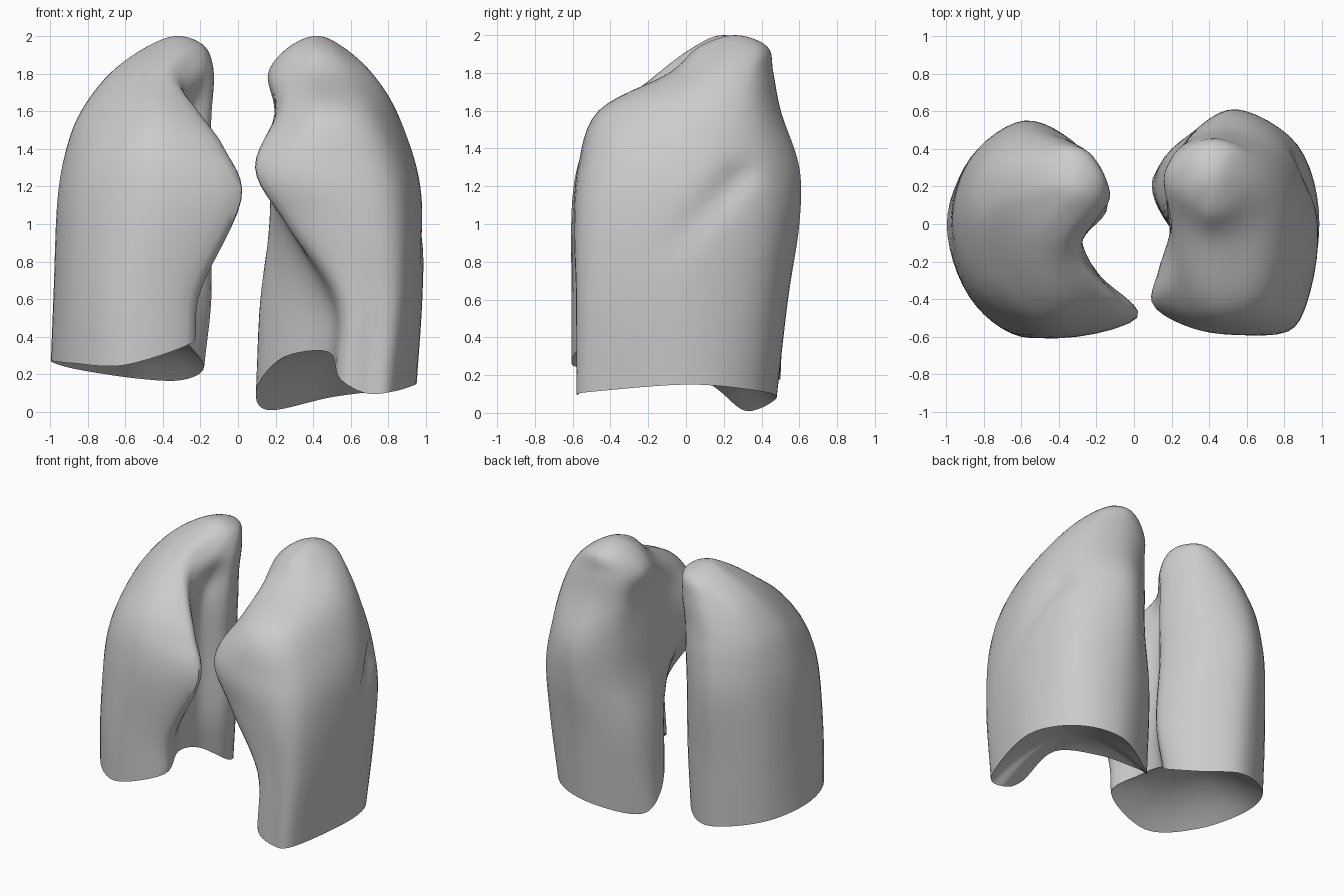
import bpy, bmesh, math
from mathutils import Vector

if "Cube" in bpy.data.objects:
    bpy.data.objects.remove(bpy.data.objects["Cube"])

C = 10  # control points around each section
N = 6   # subdivisions per span around
M = 6   # subdivisions per span upward


def spline(a, b, c, d, t):
    return 0.5 * (2 * b + (c - a) * t + (2 * a - 5 * b + 4 * c - d) * t * t
                  + (3 * b - a - 3 * c + d) * t ** 3)


def build_lung(name, base_z, levels, apex, dome_z, fissure=False):
    # control columns: front, front-outer, outer, back-outer, back,
    # back-inner (2), hilum, inner wall, front-inner edge
    rows = []
    for i, (z, pts) in enumerate(levels):
        zs = base_z if i == 0 else [z] * C
        rows.append([Vector((x, y, h)) for (x, y), h in zip(pts, zs)])
    over = [rows[-1][(j + C // 2) % C] for j in range(C)]      # row past the apex
    under = [2 * a - b for a, b in zip(rows[0], rows[1])]
    ctrl = [under] + rows + [[Vector(apex)] * C, over]

    rings = []
    for i in range(1, len(ctrl) - 2):
        for k in range(M):
            t = k / M
            col = [spline(ctrl[i - 1][j], ctrl[i][j], ctrl[i + 1][j], ctrl[i + 2][j], t)
                   for j in range(C)]
            rings.append([spline(col[j - 1], col[j], col[(j + 1) % C], col[(j + 2) % C], s / N)
                          for j in range(C) for s in range(N)])

    # shallow oblique fissure on the outer wall
    if fissure:
        a, b = Vector((0.29, 1.26)), Vector((-0.2, 0.74))
        for ring in rings:
            for p in ring:
                if p.x > 0.7:
                    q = Vector((p.y, p.z))
                    u = max(0, min(1, (q - a).dot(b - a) / (b - a).length_squared))
                    d = (q - a - (b - a) * u).length
                    p.x -= 0.05 * (1 - u) * math.exp(-(d / 0.06) ** 2)

    # hollow underside rising to a dome
    edge = rings[0]
    c = sum(edge, Vector()) / len(edge)
    c.z = dome_z
    inner = []
    for k in range(1, 8):
        t = k / 8
        inner.append([Vector((c.x + (p.x - c.x) * t, c.y + (p.y - c.y) * t,
                              c.z + (p.z - c.z) * t * t)) for p in edge])
    rings = inner + rings

    bm = bmesh.new()
    vr = [[bm.verts.new(p) for p in r] for r in rings]
    n = len(edge)
    for r0, r1 in zip(vr, vr[1:]):
        for j in range(n):
            bm.faces.new((r0[j], r0[(j + 1) % n], r1[(j + 1) % n], r1[j]))
    for ring, pole in ((vr[0], c), (vr[-1], Vector(apex))):
        v = bm.verts.new(pole)
        for j in range(n):
            bm.faces.new((ring[j], ring[(j + 1) % n], v))
    bmesh.ops.recalc_face_normals(bm, faces=bm.faces)
    me = bpy.data.meshes.new(name)
    bm.to_mesh(me)
    bm.free()
    ob = bpy.data.objects.new(name, me)
    bpy.context.collection.objects.link(ob)
    bpy.ops.object.select_all(action='DESELECT')
    ob.select_set(True)
    bpy.context.view_layer.objects.active = ob
    bpy.ops.object.shade_smooth_by_angle(angle=math.radians(45))


# lung with the heart notch (+x side)
build_lung("notched_lung", [0.1, 0.11, 0.15, 0.12, 0.08, 0.01, 0.13, 0.29, 0.32, 0.18], [
    (0.1, [(.68, -.57), (.83, -.52), (.95, 0), (.81, .36), (.5, .48),
           (.16, .32), (.1, .16), (.24, -.08), (.48, -.28), (.54, -.54)]),
    (0.6, [(.69, -.58), (.88, -.51), (.98, 0), (.85, .4), (.52, .54),
           (.2, .4), (.12, .16), (.24, -.08), (.46, -.3), (.54, -.54)]),
    (1.0, [(.57, -.59), (.87, -.51), (.985, 0), (.87, .42), (.54, .6),
           (.28, .45), (.17, .18), (.2, -.06), (.26, -.28), (.28, -.49)]),
    (1.3, [(.42, -.57), (.81, -.48), (.95, 0), (.83, .41), (.54, .6),
           (.29, .46), (.18, .2), (.19, -.06), (.13, -.26), (.11, -.44)]),
    (1.6, [(.44, -.46), (.7, -.37), (.84, .05), (.77, .36), (.5, .5),
           (.27, .43), (.2, .26), (.2, .06), (.2, -.12), (.25, -.31)]),
    (1.8, [(.43, -.09), (.59, -.04), (.71, .15), (.67, .36), (.46, .46),
           (.27, .42), (.17, .29), (.17, .17), (.23, .05), (.31, -.04)]),
    (1.94, [(.42, .07), (.51, .12), (.56, .25), (.53, .38), (.43, .43),
            (.34, .4), (.28, .32), (.27, .22), (.3, .15), (.36, .1)]),
], (.42, .26, 2.0), 0.35, fissure=True)

# full lung (-x side)
build_lung("full_lung", [0.25, 0.26, 0.27, 0.23, 0.18, 0.17, 0.24, 0.38, 0.43, 0.37], [
    (0.25, [(-.6, -.6), (-.88, -.38), (-.995, 0), (-.87, .33), (-.55, .5),
            (-.3, .36), (-.18, .14), (-.28, -.06), (-.3, -.28), (-.24, -.53)]),
    (0.65, [(-.58, -.6), (-.87, -.39), (-.98, 0), (-.87, .35), (-.56, .52),
            (-.28, .37), (-.14, .1), (-.27, -.08), (-.28, -.27), (-.21, -.53)]),
    (1.13, [(-.45, -.6), (-.82, -.4), (-.96, 0), (-.86, .36), (-.58, .55),
            (-.3, .41), (-.16, .12), (-.28, -.08), (-.19, -.27), (.015, -.5)]),
    (1.4, [(-.45, -.54), (-.76, -.35), (-.91, .02), (-.83, .35), (-.57, .53),
           (-.29, .41), (-.15, .12), (-.28, -.06), (-.2, -.26), (-.08, -.44)]),
    (1.6, [(-.45, -.4), (-.67, -.24), (-.83, .05), (-.77, .34), (-.53, .49),
           (-.27, .39), (-.14, .13), (-.26, 0), (-.27, -.16), (-.22, -.32)]),
    (1.8, [(-.48, -.13), (-.58, -.05), (-.68, .14), (-.63, .34), (-.43, .44),
           (-.24, .38), (-.13, .18), (-.18, .05), (-.28, -.06), (-.37, -.14)]),
    (1.94, [(-.37, .05), (-.43, .09), (-.49, .2), (-.44, .32), (-.34, .38),
            (-.25, .36), (-.18, .26), (-.18, .16), (-.23, .09), (-.3, .05)]),
], (-.32, .2, 2.0), 0.45)
